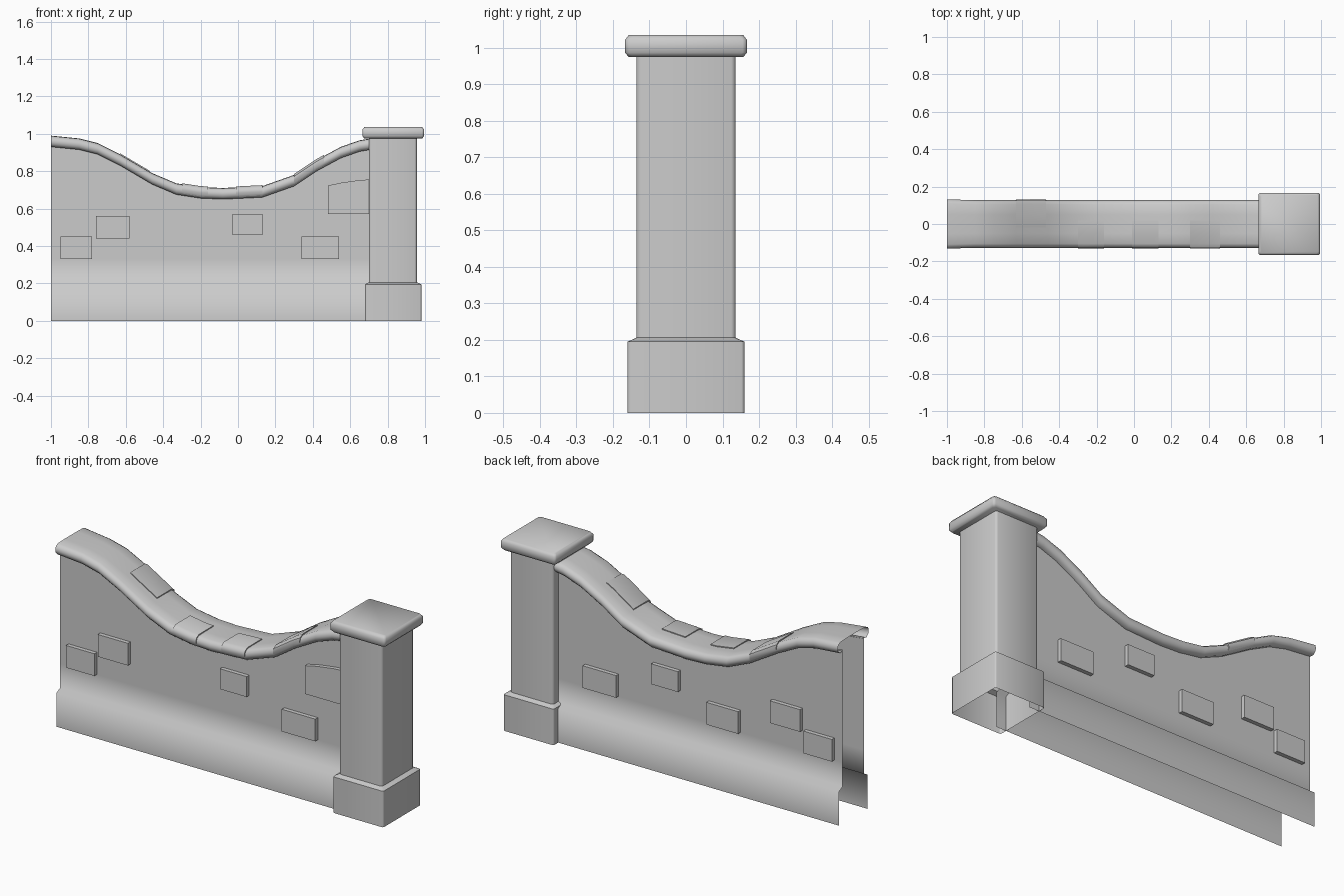
import bpy
import bmesh
from math import radians

cube = bpy.data.objects.get("Cube")
if cube:
    bpy.data.objects.remove(cube, do_unlink=True)

stone = bpy.data.materials.new("grey stone")
stone.use_nodes = True
stone.diffuse_color = (0.6, 0.6, 0.6, 1)
stone.node_tree.nodes["Principled BSDF"].inputs["Base Color"].default_value = (0.6, 0.6, 0.6, 1)

# Top line of the sagging coping: x, z
CREST = [(-1, .99), (-.85, .975), (-.75, .95), (-.63, .89), (-.46, .79), (-.33, .735),
         (-.2, .715), (-.08, .71), (.13, .72), (.3, .78), (.42, .86), (.55, .93),
         (.65, .965), (.74, .98)]


def crest(x):
    for (x0, z0), (x1, z1) in zip(CREST, CREST[1:]):
        if x <= x1:
            return z0 + (z1 - z0) * (x - x0) / (x1 - x0)
    return CREST[-1][1]


def finish(name, bm, angle):
    mesh = bpy.data.meshes.new(name)
    bm.to_mesh(mesh)
    bm.free()
    mesh.materials.append(stone)
    ob = bpy.data.objects.new(name, mesh)
    bpy.context.collection.objects.link(ob)
    bpy.ops.object.select_all(action='DESELECT')
    ob.select_set(True)
    bpy.context.view_layer.objects.active = ob
    bpy.ops.object.shade_smooth_by_angle(angle=radians(angle))
    return ob


def loft(bm, rows, closed=False, flip=False):
    """Skin a list of equally long point rows."""
    grid = [[bm.verts.new(p) for p in row] for row in rows]
    for a, b in zip(grid, grid[1:]):
        n = len(a)
        for i in range(n if closed else n - 1):
            j = (i + 1) % n
            quad = [a[i], a[j], b[j], b[i]]
            bm.faces.new(quad[::-1] if flip else quad)
    return grid


# Hollow wall: two skins with pushed-out stones
LOW, MID, HIGH = (.33, .45), (.44, .56), (.46, .57)
SHARED = [(-.95, -.78, LOW), (-.76, -.58, MID), (-.03, .13, HIGH), (.34, .54, LOW)]
FRONT = SHARED + [(.48, .74, (.57, .78))]
BACK = SHARED + [(-.39, -.2, LOW)]


def wall_skin(name, side, stones):
    bm = bmesh.new()
    cuts = {x for x, z in CREST}
    for x0, x1, span in stones:
        cuts |= {x0, x1}
    rows = []
    for x in sorted(cuts):
        top = crest(x) - .05
        heights = [.2, .33, .44, .45, .46, .56, .57, .65 + .4 * (top - .66), top]
        rows.append([(x, side * .12, 0), (x, side * .12, .185)]
                    + [(x, side * .09, z) for z in heights])
    loft(bm, rows, flip=side < 0)
    bm.normal_update()
    for x0, x1, (z0, z1) in stones:
        picked = []
        for f in bm.faces:
            c = f.calc_center_median()
            if x0 < c.x < x1 and z0 < c.z < z1 and abs(f.normal.y) > .9:
                picked.append(f)
        new = bmesh.ops.extrude_face_region(bm, geom=picked)["geom"]
        verts = [v for v in new if isinstance(v, bmesh.types.BMVert)]
        bmesh.ops.translate(bm, verts=verts, vec=(0, side * .022, 0))
    bmesh.ops.recalc_face_normals(bm, faces=bm.faces[:])
    if sum(f.normal.y for f in bm.faces) * side < 0:
        bmesh.ops.reverse_faces(bm, faces=bm.faces[:])
    finish(name, bm, 70)


wall_skin("front_wall", -1, FRONT)
wall_skin("back_wall", 1, BACK)

# Rounded coping, open underneath
HALF = [(.085, -.058), (.11, -.06), (.124, -.045), (.127, -.03), (.122, -.012), (.105, -.002), (.05, 0)]
PROFILE = HALF + [(-y, z) for y, z in reversed(HALF)]
bm = bmesh.new()
loft(bm, [[(x, y * (1 if x > -.9 else 1.04), z + dz) for y, dz in PROFILE] for x, z in CREST])
bmesh.ops.recalc_face_normals(bm, faces=bm.faces[:])
if sum(f.normal.z * f.calc_area() for f in bm.faces) < 0:
    bmesh.ops.reverse_faces(bm, faces=bm.faces[:])
finish("coping", bm, 60)


# Slightly raised stones in the coping
def coping_stone(name, x0, x1, side):
    bm = bmesh.new()
    mid = [x for x, z in CREST if x0 < x < x1]
    section = [(.12, -.05), (.131, -.03), (.127, -.008), (.105, .005), (-.02, .005), (-.02, -.01)]
    grid = loft(bm, [[(x, side * y, crest(x) + dz) for y, dz in section] for x in [x0] + mid + [x1]])
    for end in (grid[0], grid[-1]):
        bm.faces.new(end)
    bmesh.ops.recalc_face_normals(bm, faces=bm.faces[:])
    finish(name, bm, 50)


for i, (x0, x1, side) in enumerate([(-.3, -.16, -1), (-.01, .13, -1), (.3, .46, -1), (-.63, -.47, 1)]):
    coping_stone("coping_stone_%d" % (i + 1), x0, x1, side)


# Pillar and cap: stacked rings with rounded corners
def ring(cx, hx, hy, z, r):
    pts = []
    for sx, sy in [(1, 1), (-1, 1), (-1, -1), (1, -1)]:
        corner = [(hx, hy - r), (hx - r * .3, hy - r * .3), (hx - r, hy)]
        if sx * sy < 0:
            corner.reverse()
        pts += [(cx + sx * x, sy * y, z) for x, y in corner]
    return pts


def stack(name, rings, capped):
    bm = bmesh.new()
    grid = loft(bm, [ring(*r) for r in rings], closed=True)
    if capped:
        bm.faces.new(grid[0][::-1])
        bm.faces.new(grid[-1])
    finish(name, bm, 60)


stack("pillar", [(.83, .15, .16, 0, .008), (.83, .15, .16, .195, .008),
                 (.828, .128, .136, .206, .012), (.828, .128, .136, .98, .012)], False)
stack("pillar_cap", [(.83, .155, .157, .975, .012), (.83, .165, .167, .987, .012),
                     (.83, .165, .167, 1.022, .012), (.83, .155, .157, 1.035, .012)], True)
